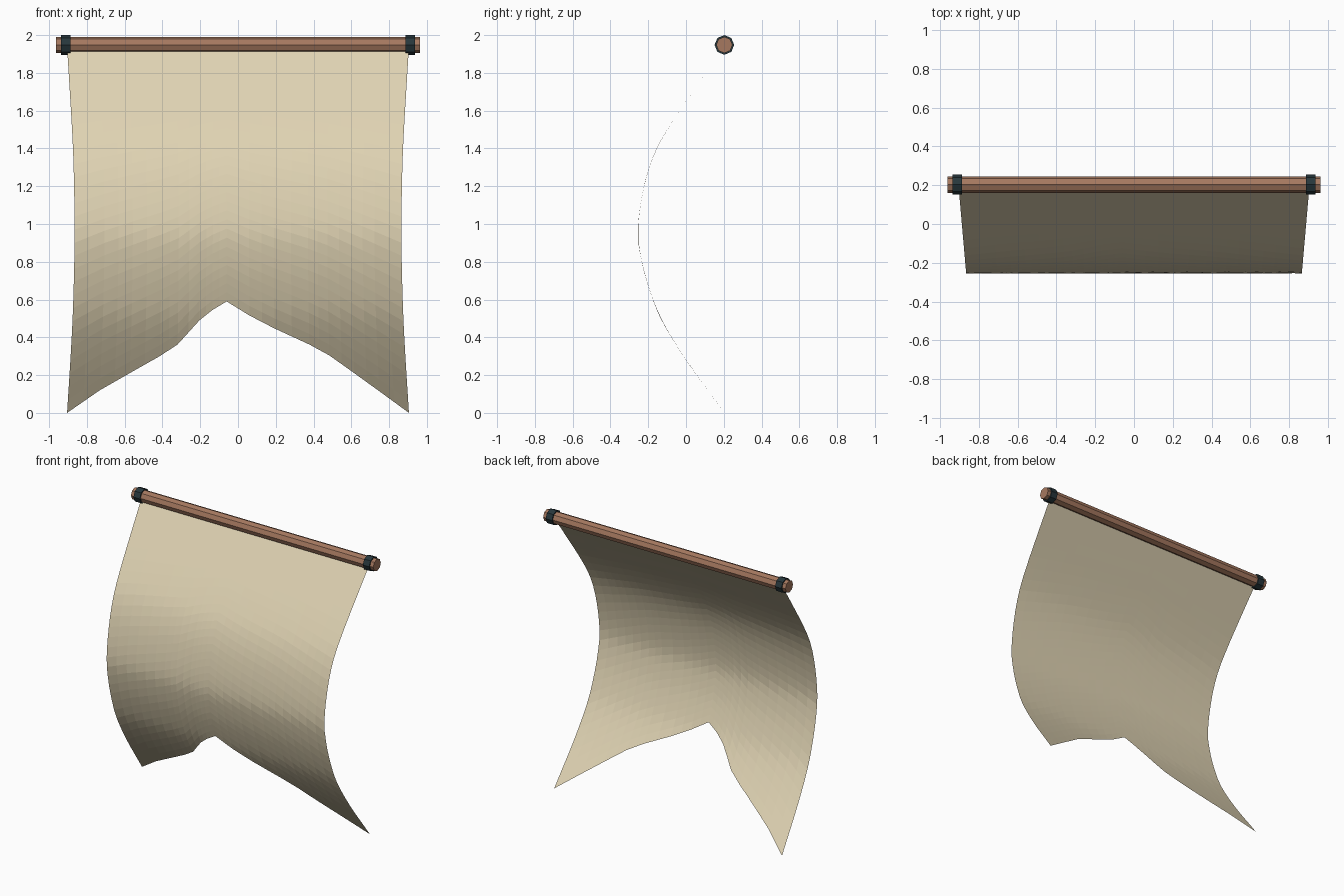
import bpy, bmesh, math
from mathutils import Matrix

if "Cube" in bpy.data.objects:
    bpy.data.objects.remove(bpy.data.objects["Cube"])


def material(name, rgb):
    m = bpy.data.materials.new(name)
    m.diffuse_color = (*rgb, 1)
    m.use_nodes = True
    m.node_tree.nodes["Principled BSDF"].inputs["Base Color"].default_value = m.diffuse_color
    return m


def add_object(name, bm, mat):
    me = bpy.data.meshes.new(name)
    bm.to_mesh(me)
    bm.free()
    me.materials.append(mat)
    ob = bpy.data.objects.new(name, me)
    bpy.context.collection.objects.link(ob)


def interp(pts, v, smooth=False):
    """Piecewise curve through (key, value) points, straight or smooth."""
    i = 0
    while i < len(pts) - 2 and v > pts[i + 1][0]:
        i += 1
    (a, p), (b, q) = pts[i], pts[i + 1]
    t = (v - a) / (b - a)
    if not smooth:
        return p + (q - p) * t

    def slope(k):
        lo, hi = pts[max(k - 1, 0)], pts[min(k + 1, len(pts) - 1)]
        return (hi[1] - lo[1]) / (hi[0] - lo[0]) * (b - a)
    return ((2*t**3 - 3*t**2 + 1) * p + (t**3 - 2*t**2 + t) * slope(i)
            + (3*t**2 - 2*t**3) * q + (t**3 - t**2) * slope(i + 1))


def octagon_bar(name, x, radius, length, mat):
    bm = bmesh.new()
    bmesh.ops.create_cone(bm, cap_ends=True, segments=8, radius1=radius,
                          radius2=radius, depth=length,
                          matrix=Matrix.Translation((x, ROD_Y, ROD_Z))
                          @ Matrix.Rotation(math.pi / 2, 4, 'Y'))
    add_object(name, bm, mat)


ROD_Y, ROD_Z = 0.203, 1.948
cloth_mat = material("cream_cloth", (0.74, 0.65, 0.45))
wood_mat = material("brown_wood", (0.38, 0.19, 0.115))
iron_mat = material("dark_iron", (0.02, 0.038, 0.045))

# Rod and the two bands on its ends
octagon_bar("rod", 0, 0.043, 1.925, wood_mat)
for side, s in (("left", -1), ("right", 1)):
    octagon_bar(side + "_band", s * 0.911, 0.052, 0.05, iron_mat)

# Cloth: billow profile (z, y) and torn lower edge (x, z)
billow = [(0, .203), (.05, .167), (.278, .002), (.495, -.131), (.655, -.194),
          (.80, -.234), (.96, -.255), (1.2, -.222), (1.385, -.162),
          (1.54, -.073), (1.75, .07), (1.94, .203)]
hem = [(-.905, 0), (-.733, .119), (-.574, .21), (-.415, .3), (-.32, .362),
       (-.204, .49), (-.135, .545), (-.06, .59), (.06, .516), (.193, .447),
       (.378, .362), (.484, .304), (.616, .21), (.749, .114), (.905, 0)]


def depth(z):
    return interp(billow, z, True)


def half_width(y):
    return 0.866 + (y + 0.255) * 0.0875


ROWS, SPLIT, TOP = 28, 2, 1.94
xs = [a[0] + (b[0] - a[0]) * k / SPLIT
      for a, b in zip(hem, hem[1:]) for k in range(SPLIT)] + [hem[-1][0]]
bm = bmesh.new()
grid = []
for x in xs:
    low = interp(hem, x)
    u = x / half_width(depth(low))
    column = []
    for r in range(ROWS + 1):
        z = TOP + (low - TOP) * r / ROWS
        y = depth(z)
        column.append(bm.verts.new((u * half_width(y), y, z)))
    grid.append(column)
for c0, c1 in zip(grid, grid[1:]):
    for r in range(ROWS):
        bm.faces.new((c0[r], c0[r + 1], c1[r + 1], c1[r]))
add_object("banner_cloth", bm, cloth_mat)
